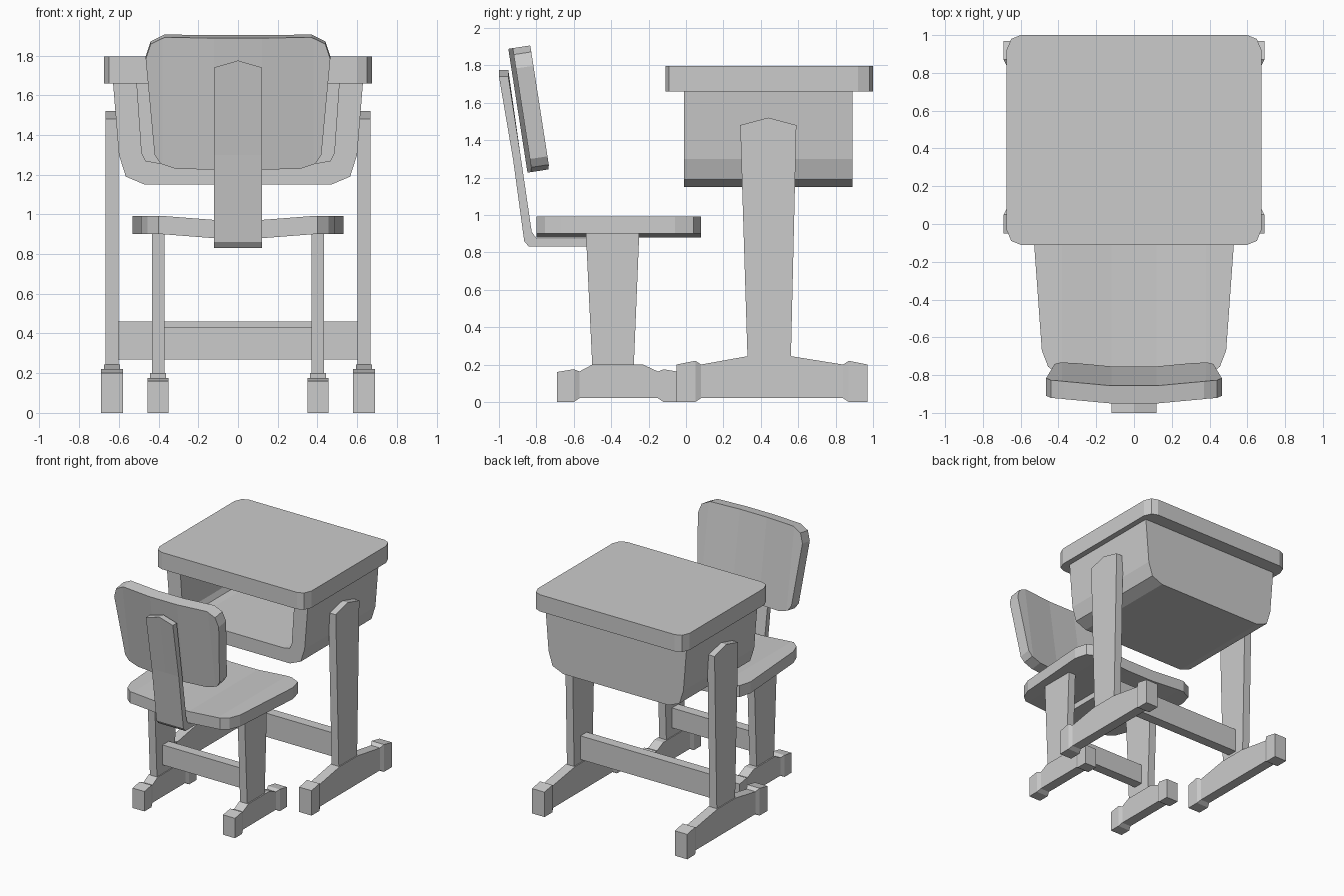
import bpy, bmesh
from mathutils import Vector

if "Cube" in bpy.data.objects:
    bpy.data.objects.remove(bpy.data.objects["Cube"])


def finish(name, bm, mirror=False):
    bmesh.ops.recalc_face_normals(bm, faces=bm.faces[:])
    me = bpy.data.meshes.new(name)
    bm.to_mesh(me)
    bm.free()
    ob = bpy.data.objects.new(name, me)
    bpy.context.collection.objects.link(ob)
    if mirror:
        ob.modifiers.new("Mirror", 'MIRROR').use_axis[0] = True
    return ob


def loft(bm, loops):
    """Skin closed loops of points and cap both ends."""
    rings = [[bm.verts.new(p) for p in loop] for loop in loops]
    n = len(rings[0])
    for a, b in zip(rings, rings[1:]):
        for i in range(n):
            j = (i + 1) % n
            bm.faces.new((a[i], a[j], b[j], b[i]))
    bm.faces.new(rings[0])
    bm.faces.new(rings[-1])
    return bm


def prism(pts, axis, lo, hi, cuts=()):
    """Extrude a 2D outline along an axis, then cut it at the given x values."""
    def place(p, d):
        q = list(p)
        q.insert(axis, d)
        return Vector(q)
    bm = loft(bmesh.new(), [[place(p, d) for p in pts] for d in (lo, hi)])
    for x in cuts:
        bmesh.ops.bisect_plane(bm, geom=bm.verts[:] + bm.edges[:] + bm.faces[:],
                               plane_co=(x, 0, 0), plane_no=(1, 0, 0))
    return bm


def both(half):
    """Complete a right-hand outline with its mirror image in x."""
    return half + [(-x, v) for x, v in reversed(half)]


def bend(x):
    """Rise of the curved seat and backrest from the middle to the sides."""
    a = abs(x)
    return 0.02 * min(max((a - 0.12) / 0.26, 0), 1)


def foot(name, x, stations):
    loops = [[(x - w, y, lo), (x + w, y, lo), (x + w, y, hi), (x - w, y, hi)]
             for y, w, lo, hi in stations]
    finish(name, loft(bmesh.new(), loops), mirror=True)


# desk top with clipped corners
finish("desk_top", prism(both([(0.60, -0.11), (0.65, -0.09), (0.675, -0.03),
                               (0.675, 0.92), (0.65, 0.98), (0.60, 1.0)]), 2, 1.66, 1.795))

# storage bin, open towards the front
outer = both([(0.63, 1.67), (0.60, 1.30), (0.565, 1.19), (0.47, 1.15)])
inner = both([(0.51, 1.67), (0.485, 1.31), (0.465, 1.27), (0.41, 1.26)])
bm = bmesh.new()
of, ob_, nf, nb = [[bm.verts.new((x, y, z)) for x, z in loop] for loop, y in
                   ((outer, -0.01), (outer, 0.89), (inner, -0.01), (inner, 0.80))]
for i in range(len(of) - 1):
    bm.faces.new((of[i], of[i + 1], ob_[i + 1], ob_[i]))
    bm.faces.new((nf[i], nf[i + 1], nb[i + 1], nb[i]))
    bm.faces.new((of[i], of[i + 1], nf[i + 1], nf[i]))
bm.faces.new(ob_)
bm.faces.new(nb)
bm.faces.new((of[0], ob_[0], ob_[-1], of[-1], nf[-1], nb[-1], nb[0], nf[0]))
finish("storage_bin", bm)

# desk legs, feet and crossbar
finish("desk_leg", prism([(0.33, 0.2), (0.56, 0.2), (0.59, 1.48), (0.44, 1.52),
                          (0.29, 1.48)], 0, 0.603, 0.667), mirror=True)
foot("desk_foot", 0.635, [(-0.05, 0.055, 0, 0.20), (0.05, 0.055, 0, 0.22),
                          (0.08, 0.04, 0.02, 0.20), (0.33, 0.04, 0.02, 0.245),
                          (0.56, 0.04, 0.02, 0.245), (0.84, 0.04, 0.02, 0.20),
                          (0.87, 0.055, 0, 0.22), (0.97, 0.055, 0, 0.20)])
finish("desk_crossbar", prism([(0.40, 0.27), (0.48, 0.27), (0.48, 0.46), (0.40, 0.46)],
                              0, -0.61, 0.61))

# chair legs, feet and crossbar
finish("chair_leg", prism([(-0.50, 0.17), (-0.28, 0.17), (-0.25, 0.90), (-0.535, 0.90)],
                          0, 0.37, 0.433), mirror=True)
foot("chair_foot", 0.403, [(-0.69, 0.053, 0, 0.16), (-0.60, 0.053, 0, 0.175),
                           (-0.57, 0.04, 0.02, 0.163), (-0.50, 0.04, 0.02, 0.20),
                           (-0.23, 0.04, 0.02, 0.20), (-0.15, 0.04, 0.02, 0.163),
                           (-0.12, 0.053, 0, 0.175), (-0.03, 0.053, 0, 0.16)])
finish("chair_crossbar", prism([(-0.43, 0.27), (-0.35, 0.27), (-0.35, 0.43), (-0.43, 0.43)],
                               0, -0.38, 0.38))

# seat, dished across its width
cuts = (-0.38, -0.12, 0.12, 0.38)
bm = prism(both([(0.40, -0.80), (0.455, -0.755), (0.488, -0.67), (0.532, -0.06),
                 (0.505, 0.04), (0.42, 0.08)]), 2, 0.88, 0.972, cuts)
for v in bm.verts:
    v.co.z += bend(v.co.x)
finish("seat", bm)

# backrest: outline is (x, distance down from the top edge), leaned back
bm = prism(both([(0.37, 0), (0.44, 0.035), (0.465, 0.11), (0.42, 0.60),
                 (0.39, 0.645), (0.31, 0.67)]), 1, 0, 0.095, cuts)
for v in bm.verts:
    x, t, d = v.co
    t += bend(x) * 1.2
    v.co = (x, -0.95 + 0.988 * t + 0.153 * d, 1.888 + 0.153 * t - 0.988 * d)
finish("backrest", bm)

# bent support strip with a pointed top
bm = prism([(-0.28, 0.83), (-0.84, 0.83), (-0.865, 0.86), (-0.925, 1.30), (-1.0, 1.74),
            (-0.95, 1.74), (-0.882, 1.30), (-0.825, 0.91), (-0.80, 0.875), (-0.28, 0.875)],
           0, -0.12, 0.12, (0,))
for v in bm.verts:
    if v.co.z > 1.7 and abs(v.co.x) < 0.01:
        v.co.z = 1.775
finish("back_support", bm)
